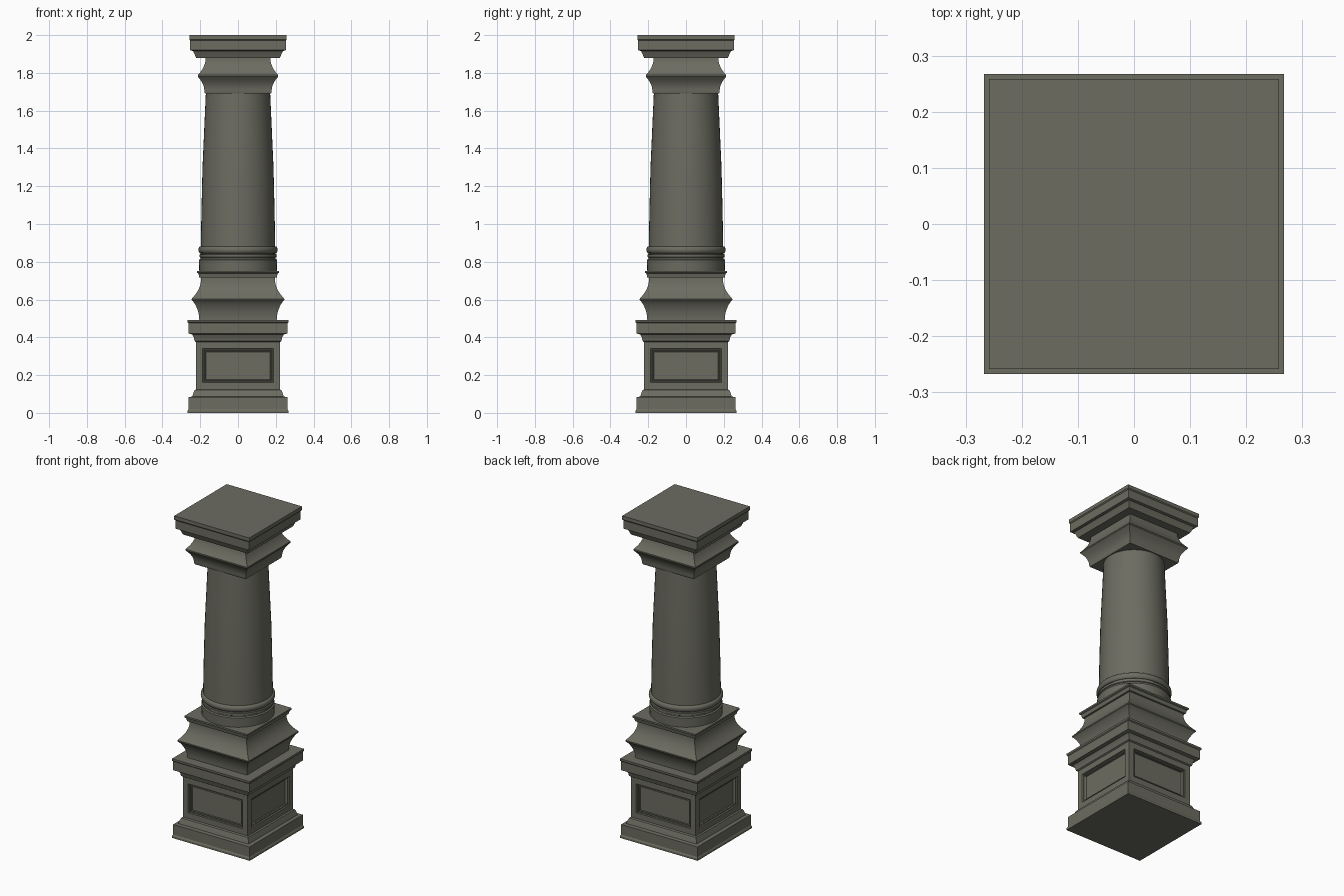
import bpy, bmesh, math

if "Cube" in bpy.data.objects:
    bpy.data.objects.remove(bpy.data.objects["Cube"])

stone = bpy.data.materials.new("stone")
stone.diffuse_color = (0.15, 0.15, 0.12, 1)
stone.use_nodes = True
stone.node_tree.nodes["Principled BSDF"].inputs["Base Color"].default_value = stone.diffuse_color


def cove(narrow, wide, n=7):
    """Concave curve of (half width, z), vertical at its narrow end."""
    (r0, z0), (r1, z1) = narrow, wide
    return [(r0 + (r1 - r0) * (i / n) ** 2.2, z0 + (z1 - z0) * i / n) for i in range(n + 1)]


def lathe(name, profile, sides, panel=None):
    """Sweep a profile round z; 4 sides gives a square block."""
    bm = bmesh.new()
    k = math.sqrt(2) if sides == 4 else 1
    off = math.pi / 4 if sides == 4 else 0
    rings = []
    for r, z in profile:
        angles = [off + 2 * math.pi * i / sides for i in range(sides)]
        rings.append([bm.verts.new((r * k * math.cos(a), r * k * math.sin(a), z)) for a in angles])
    for low, high in zip(rings, rings[1:]):
        for i in range(sides):
            j = (i + 1) % sides
            bm.faces.new((low[i], low[j], high[j], high[i]))
    bm.faces.new(rings[0][::-1])
    bm.faces.new(rings[-1])
    bm.normal_update()
    # sunken moulded panel on each side face between the given heights
    if panel:
        mid = sum(panel) / 2
        faces = [f for f in bm.faces if abs(f.normal.z) < 0.1
                 and abs(f.calc_center_median().z - mid) < 0.01]
        for thick, depth in ((0.05, 0), (0.003, -0.008), (0.008, 0),
                             (0.003, -0.006), (0.006, 0.003), (0.003, -0.006)):
            bmesh.ops.inset_individual(bm, faces=faces, thickness=thick, depth=depth)
    mesh = bpy.data.meshes.new(name)
    bm.to_mesh(mesh)
    bm.free()
    mesh.materials.append(stone)
    obj = bpy.data.objects.new(name, mesh)
    bpy.context.collection.objects.link(obj)
    bpy.context.view_layer.objects.active = obj
    bpy.ops.object.select_all(action='DESELECT')
    obj.select_set(True)
    bpy.ops.object.shade_smooth_by_angle(angle=math.radians(25))
    return obj


# square pedestal with panelled sides
lathe("pedestal", [(.267, 0), (.267, .012), (.262, .02), (.262, .083), (.242, .087),
                   (.236, .105), (.230, .12), (.222, .125), (.222, .375),
                   (.230, .38), (.234, .4), (.242, .415), (.262, .42), (.262, .475),
                   (.267, .48), (.267, .492)], 4, panel=(.125, .375))

# waisted square plinth
lathe("plinth", cove((.205, .49), (.236, .588)) + [(.245, .597), (.245, .604)]
      + cove((.195, .716), (.239, .611))[::-1]
      + [(.205, .717), (.210, .738), (.217, .742), (.217, .752)], 4)

# round base mouldings
bead = [(.198 + .012 * math.sin(math.pi * i / 8), .863 - .018 * math.cos(math.pi * i / 8))
        for i in range(9)]
lathe("base_rings", [(.205, .75), (.207, .81), (.199, .815), (.199, .822), (.204, .825),
                     (.204, .838), (.198, .841)] + bead + [(.194, .885)], 48)

# tapered round shaft
lathe("shaft", [(.197, .87), (.194, 1.05), (.188, 1.3), (.179, 1.5), (.170, 1.70)], 48)

# flared square capital
lathe("capital", [(.175, 1.69)] + cove((.178, 1.70), (.206, 1.772)) + [(.213, 1.78), (.213, 1.788)]
      + cove((.171, 1.885), (.207, 1.794))[::-1], 4)

# square top slab
lathe("top_slab", [(.222, 1.88), (.226, 1.888), (.232, 1.905), (.238, 1.916), (.253, 1.92),
                   (.253, 1.972), (.258, 1.978), (.258, 2.0)], 4)
